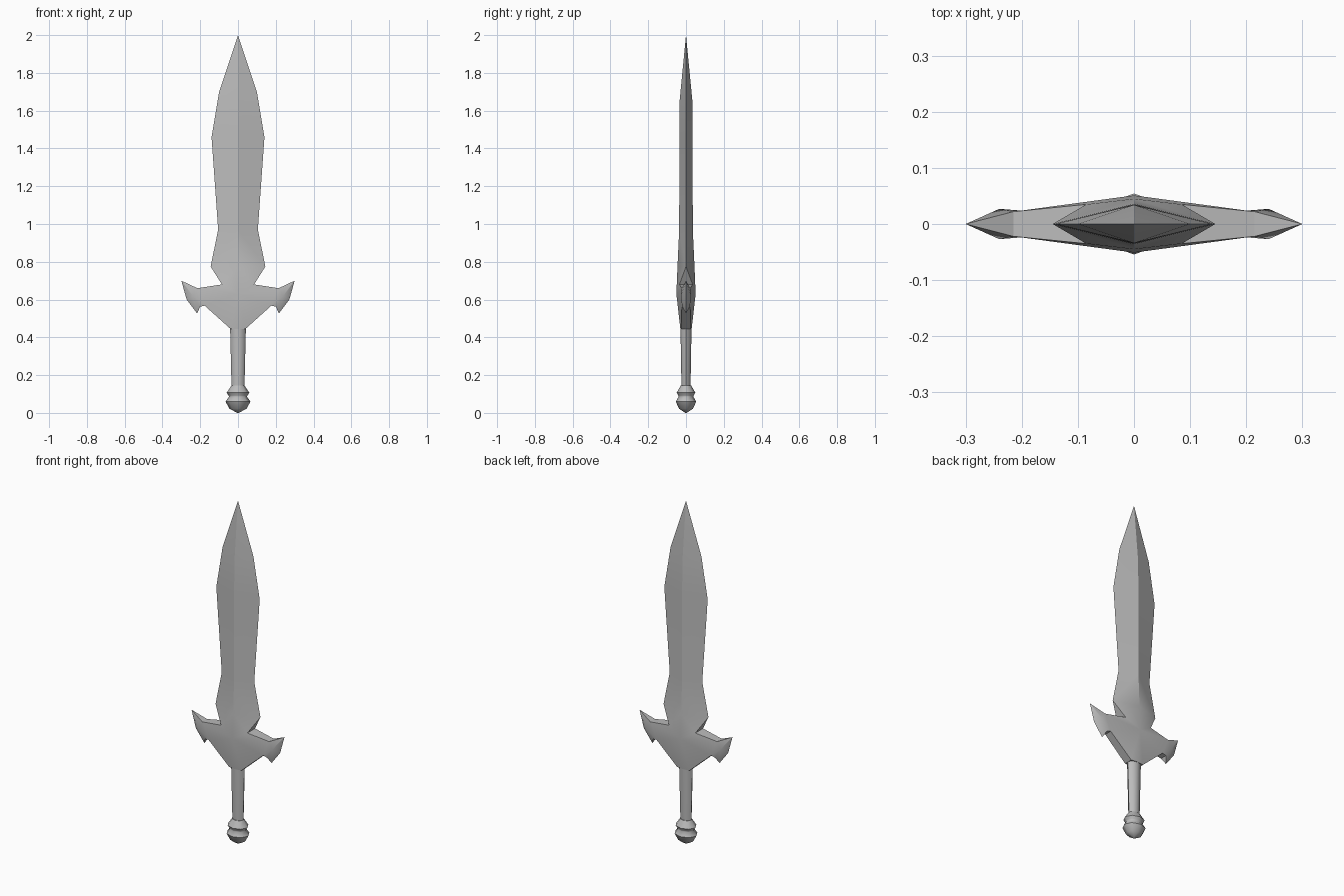
import bpy, bmesh
from math import cos, sin, pi, radians

if "Cube" in bpy.data.objects:
    bpy.data.objects.remove(bpy.data.objects["Cube"], do_unlink=True)

steel = bpy.data.materials.new("grey steel")
steel.use_nodes = True
steel.diffuse_color = (0.5, 0.5, 0.5, 1)
steel.node_tree.nodes["Principled BSDF"].inputs["Base Color"].default_value = (0.5, 0.5, 0.5, 1)


def finish(bm, name, angle):
    bmesh.ops.remove_doubles(bm, verts=bm.verts[:], dist=0.0005)
    bmesh.ops.recalc_face_normals(bm, faces=bm.faces[:])
    mesh = bpy.data.meshes.new(name)
    bm.to_mesh(mesh)
    bm.free()
    mesh.materials.append(steel)
    obj = bpy.data.objects.new(name, mesh)
    bpy.context.collection.objects.link(obj)
    bpy.ops.object.select_all(action='DESELECT')
    obj.select_set(True)
    bpy.context.view_layer.objects.active = obj
    bpy.ops.object.shade_smooth_by_angle(angle=radians(angle))


# Central ridge, guard bottom to blade tip
ridge_base, ridge_guard = (0, .03, .445), (0, .051, .63)
ridge_low, ridge_waist = (0, .045, .775), (0, .036, .97)
ridge_belly, ridge_top, tip = (0, .035, 1.46), (0, .034, 1.65), (0, 0, 2)
# Cutting edge
edge_top, edge_belly = (.1, 0, 1.7), (.14, 0, 1.46)
edge_waist, edge_low = (.105, 0, .97), (.145, 0, .775)
# Guard outline and wing
notch, shoulder = (.085, .035, .68), (.215, .022, .66)
horn, heel, barb = (.3, 0, .7), (.272, 0, .6), (.217, 0, .527)
wing_ridge, pit = (.24, .027, .62), (.2, .02, .562)
under, base = (.177, .022, .568), (.04, .025, .445)


def mid(point):
    """The same point on the middle plane."""
    return (point[0], 0, point[2])


# One quarter of the blade and guard
quarter = [
    # blade
    (ridge_top, edge_top, tip),
    (ridge_top, ridge_belly, edge_belly, edge_top),
    (ridge_belly, ridge_waist, edge_waist, edge_belly),
    (ridge_waist, ridge_low, edge_low, edge_waist),
    (ridge_low, ridge_guard, notch, edge_low),
    (edge_low, notch, mid(notch)),
    # guard body
    (ridge_guard, shoulder, notch),
    (ridge_guard, under, shoulder),
    (ridge_guard, ridge_base, base, under),
    # wing
    (under, wing_ridge, shoulder),
    (under, pit, wing_ridge),
    (pit, barb, wing_ridge),
    (wing_ridge, barb, heel),
    (wing_ridge, heel, horn),
    (shoulder, wing_ridge, horn),
    # flat top and underside
    (mid(notch), notch, shoulder, mid(shoulder)),
    (mid(shoulder), shoulder, horn),
    (mid(base), base, under, mid(under)),
    (mid(under), under, pit, mid(pit)),
    (mid(pit), pit, barb),
    (ridge_base, base, mid(base), mid(ridge_base)),
]
bm = bmesh.new()
for sx in (1, -1):
    for sy in (1, -1):
        for face in quarter:
            bm.faces.new([bm.verts.new((x * sx, y * sy, z)) for x, y, z in face])
finish(bm, "blade_and_guard", 30)


def turned(name, profile, flatten, sides=8):
    """Oval turned part from (radius, height) pairs, closed at both ends."""
    bm = bmesh.new()
    rings = []
    for r, z in profile:
        rings.append([bm.verts.new((r * cos(2 * pi * i / sides),
                                    flatten * r * sin(2 * pi * i / sides), z))
                      for i in range(sides)])
    for a, b in zip(rings, rings[1:]):
        for i in range(sides):
            j = (i + 1) % sides
            bm.faces.new((a[i], a[j], b[j], b[i]))
    bm.faces.new(rings[0][::-1])
    bm.faces.new(rings[-1])
    finish(bm, name, 50)


# Grip and pommel
turned("grip", [(.034, .13), (.042, .46)], .7)
turned("pommel", [(.004, 0), (.045, .022), (.066, .06), (.048, .085),
                  (.05, .092), (.06, .107), (.034, .145)], .82)
